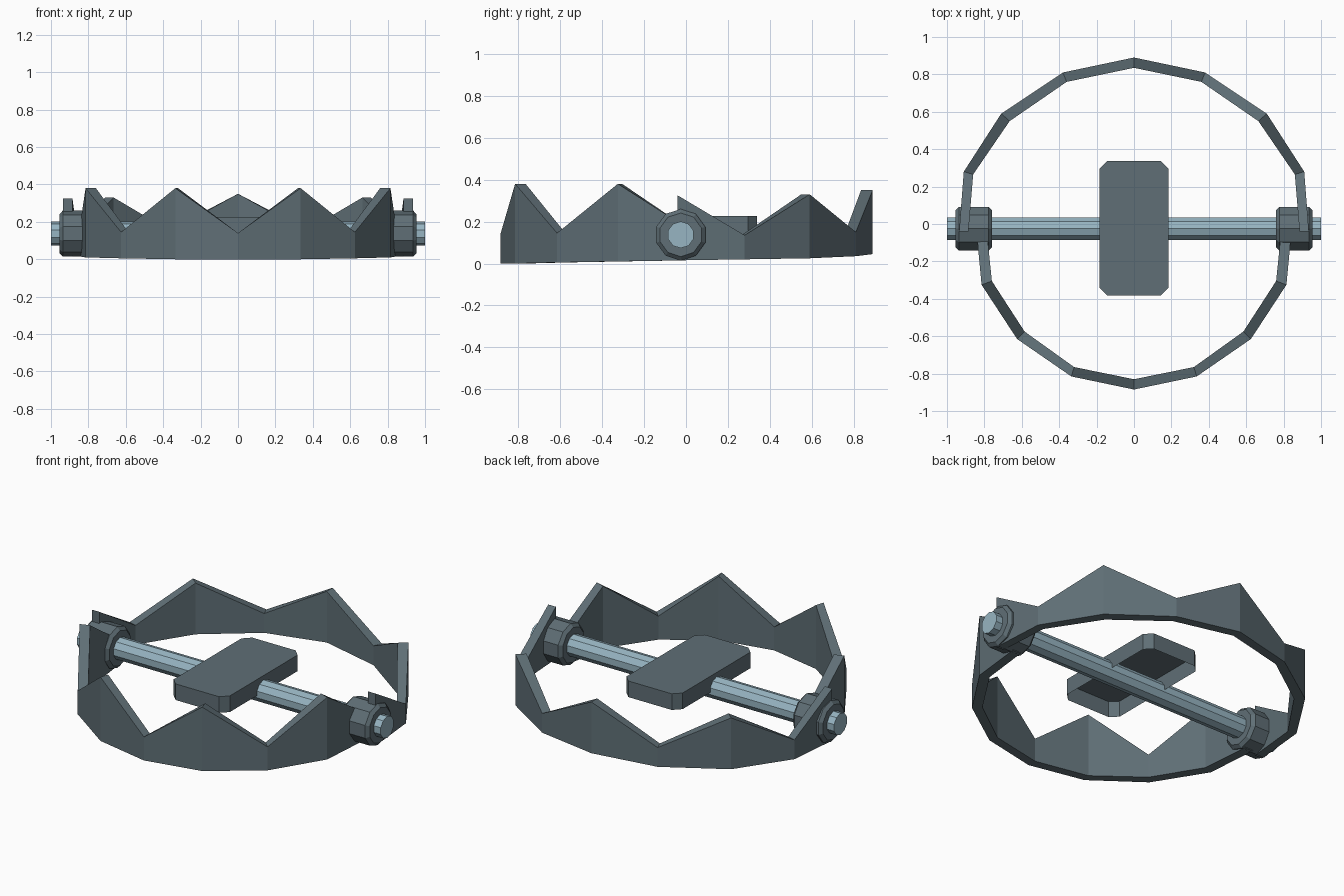
import bpy, bmesh, math
from mathutils import Matrix

cube = bpy.data.objects.get("Cube")
if cube:
    bpy.data.objects.remove(cube)


def material(name, colour):
    m = bpy.data.materials.new(name)
    m.use_nodes = True
    m.diffuse_color = colour
    m.node_tree.nodes["Principled BSDF"].inputs["Base Color"].default_value = colour
    return m


iron = material("dark iron", (0.115, 0.158, 0.180, 1))
steel = material("pale steel", (0.31, 0.46, 0.54, 1))


def finish(bm, name, mat):
    bmesh.ops.recalc_face_normals(bm, faces=bm.faces)
    mesh = bpy.data.meshes.new(name)
    bm.to_mesh(mesh)
    bm.free()
    mesh.materials.append(mat)
    obj = bpy.data.objects.new(name, mesh)
    bpy.context.collection.objects.link(obj)
    return obj


# Each jaw half: (outer x, outer y, inner x, inner y, bottom, top)
def jaw(name, half):
    stations = [(-a, b, -c, d, e, f) for a, b, c, d, e, f in half[:0:-1]] + half
    bm = bmesh.new()
    rings = []
    for ox, oy, ix, iy, low, high in stations:
        corners = [(ox, oy, low), (ox, oy, high), (ix, iy, high), (ix, iy, low)]
        rings.append([bm.verts.new(c) for c in corners])
    for a, b in zip(rings, rings[1:]):
        for i in range(4):
            j = (i + 1) % 4
            bm.faces.new((a[i], a[j], b[j], b[i]))
    bm.faces.new(rings[0])
    bm.faces.new(rings[-1])
    return finish(bm, name, iron)


jaw("front_jaw", [
    (0, -0.885, 0, -0.83, 0.0, 0.14),
    (0.335, -0.815, 0.32, -0.765, 0.0, 0.38),
    (0.625, -0.615, 0.585, -0.575, 0.005, 0.145),
    (0.815, -0.325, 0.76, -0.305, 0.01, 0.38),
    (0.845, -0.01, 0.79, -0.01, 0.015, 0.18)])
jaw("back_jaw", [
    (0, 0.89, 0, 0.835, 0.045, 0.35),
    (0.38, 0.81, 0.36, 0.76, 0.035, 0.15),
    (0.71, 0.59, 0.665, 0.55, 0.025, 0.33),
    (0.91, 0.28, 0.86, 0.265, 0.02, 0.135),
    (0.935, -0.04, 0.885, -0.04, 0.015, 0.325)])


# Ten-sided bars running along x
def bar(name, x, length, radius, mat, bevel=0):
    bm = bmesh.new()
    bmesh.ops.create_cone(bm, cap_ends=True, segments=10, radius1=radius,
                          radius2=radius, depth=length)
    if bevel:
        rims = [e for e in bm.edges if abs(e.verts[0].co.z - e.verts[1].co.z) < 1e-4]
        bmesh.ops.bevel(bm, geom=rims, offset=bevel, segments=1, affect='EDGES')
    # Point a corner of the section towards y
    turn = Matrix.Rotation(math.pi / 2, 4, 'Y') @ Matrix.Rotation(math.pi / 2, 4, 'Z')
    bm.transform(Matrix.Translation((x, -0.025, 0.137)) @ turn)
    return finish(bm, name, mat)


bar("axle", 0, 2.0, 0.064, steel)
for side, label in ((1, "left"), (-1, "right")):
    bar(label + "_hub", side * 0.857, 0.195, 0.123, iron, 0.018)

# Trigger plate: a shallow tray, open underneath, with clipped corners
bm = bmesh.new()
w, back, front, c = 0.185, 0.338, -0.383, 0.042
outline = [(w, front + c), (w, back - c), (w - c, back), (c - w, back),
           (-w, back - c), (-w, front + c), (c - w, front), (w - c, front)]
top = bm.faces.new([bm.verts.new((x, y, 0.226)) for x, y in outline])
walls = bmesh.ops.extrude_edge_only(bm, edges=list(top.edges))
for v in walls["geom"]:
    if isinstance(v, bmesh.types.BMVert):
        v.co.z = 0.13
finish(bm, "trigger_plate", iron)
